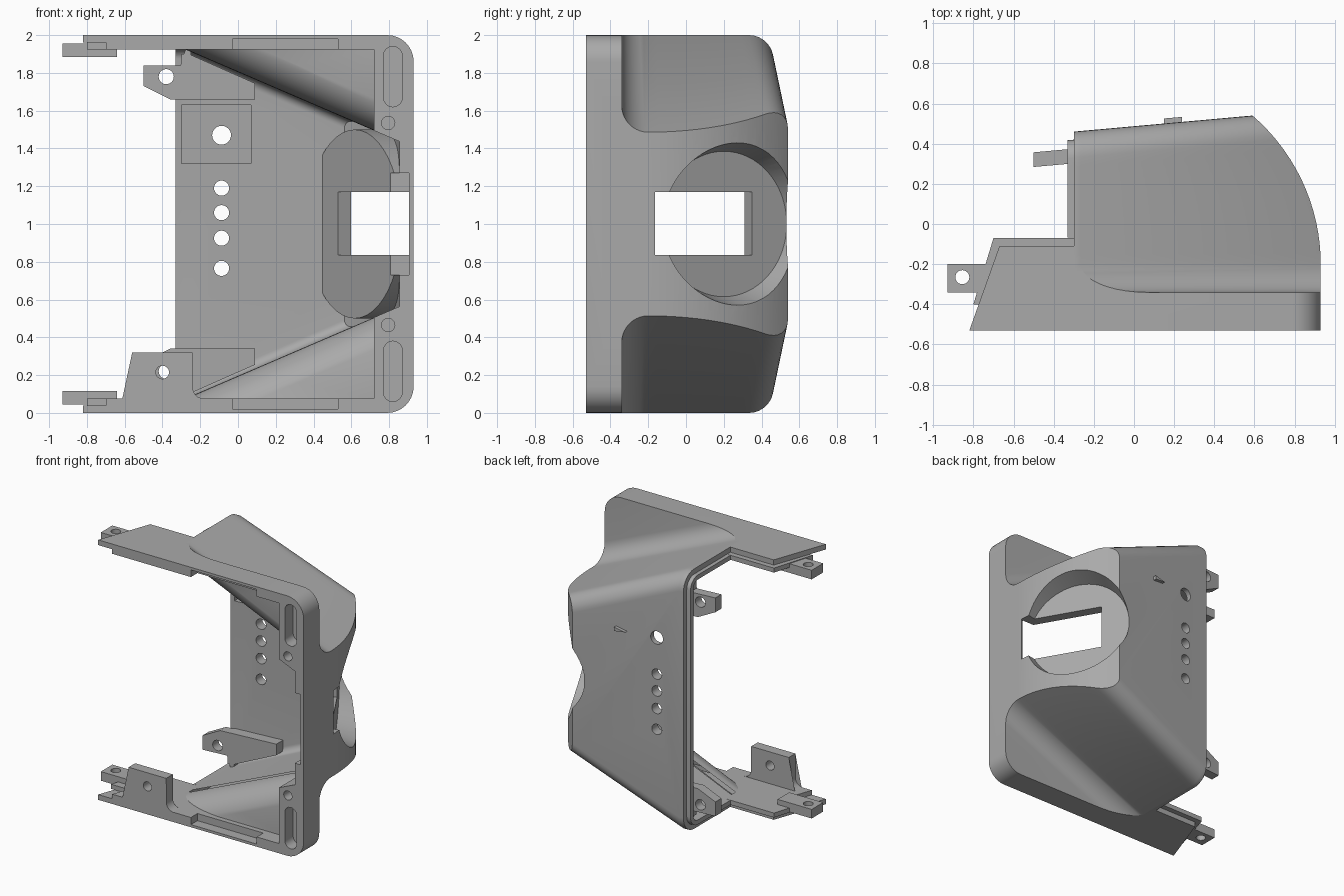
import bpy, bmesh
from math import sin, cos, pi, sqrt, radians
from mathutils import Vector, Matrix

old = bpy.data.objects.get("Cube")
if old:
    bpy.data.objects.remove(old, do_unlink=True)

grey = bpy.data.materials.new("plain grey")
grey.use_nodes = True
grey.diffuse_color = (0.4, 0.4, 0.4, 1)
grey.node_tree.nodes["Principled BSDF"].inputs["Base Color"].default_value = (0.4, 0.4, 0.4, 1)

WALL, TILT = 0.075, 0.09


def make(name, bm):
    bmesh.ops.triangulate(bm, faces=[f for f in bm.faces if len(f.verts) > 4])
    bmesh.ops.recalc_face_normals(bm, faces=bm.faces)
    me = bpy.data.meshes.new(name)
    bm.to_mesh(me)
    bm.free()
    me.materials.append(grey)
    ob = bpy.data.objects.new(name, me)
    bpy.context.collection.objects.link(ob)
    return ob


def skin(name, rings):
    """Join rings of equal point count and cap both ends."""
    bm = bmesh.new()
    vs = [[bm.verts.new(p) for p in r] for r in rings]
    n = len(vs[0])
    for a, b in zip(vs, vs[1:]):
        for i in range(n):
            j = (i + 1) % n
            q = bm.faces.new((a[i], a[j], b[j], b[i]))
    bm.faces.new(vs[0])
    bm.faces.new(vs[-1])
    bmesh.ops.triangulate(bm, faces=bm.faces)
    return make(name, bm)


def prism(name, pts, axis, a, b, tilt=0):
    """Extrude a profile along y (x, z points) or z (x, y points)."""
    if axis == "y":
        rings = [[(x, h + tilt * (x + 0.3), z) for x, z in pts] for h in (a, b)]
    else:
        rings = [[(x, y, h) for x, y in pts] for h in (a, b)]
    return skin(name, rings)


def box(name, x0, x1, y0, y1, z0, z1):
    return prism(name, [(x0, y0), (x1, y0), (x1, y1), (x0, y1)], "z", z0, z1)


def rod(name, center, axis, r0, r1, length, seg=32):
    """Cylinder or cone starting at center and running along axis."""
    bm = bmesh.new()
    bmesh.ops.create_cone(bm, cap_ends=True, segments=seg, radius1=r0, radius2=r1, depth=length)
    axis = Vector(axis).normalized()
    rot = axis.to_track_quat("Z", "Y").to_matrix().to_4x4()
    bm.transform(Matrix.Translation(Vector(center) + axis * length / 2) @ rot)
    return make(name, bm)


def combine(ob, other, op="DIFFERENCE"):
    mod = ob.modifiers.new("join", "BOOLEAN")
    mod.operation, mod.solver, mod.object = op, "EXACT", other
    bpy.context.view_layer.objects.active = ob
    bpy.ops.object.modifier_apply(modifier=mod.name)
    bpy.data.objects.remove(other, do_unlink=True)


def arc(cx, cy, r, a0, a1, n=8):
    return [(cx + r * cos(radians(a0 + (a1 - a0) * i / n)),
             cy + r * sin(radians(a0 + (a1 - a0) * i / n))) for i in range(n + 1)]


def flip(pts):
    return [(x, 2 - z) for x, z in pts]


# Tapered hood: slices along y, narrowing towards +x, with an arc-shaped end
def hood(name, slices, off, xl, xr=None):
    yb = 0.46 - off - (0.13 - off)
    rings = []
    for y, d in slices:
        w = max(0, min(1, (y + 0.2) / (yb + 0.2))) * TILT
        x1 = xr
        if xr is None:
            x1 = 0.6
            for _ in range(12):
                yy = max(0, y + w * (x1 + 0.3) + 0.2)
                x1 = -0.045 + sqrt((0.975 - off) ** 2 - yy * yy)
        top = 2 - off + min(d, 0)
        slant = 2.015 - off * 1.09 + d
        xk = min(-0.3 + (slant - top) / 0.43, x1 - 0.01)
        half = [(xl, top), (xk, top), (x1, min(top, slant - 0.43 * (x1 + 0.3)))]
        pts = half + flip(half)[::-1]
        rings.append([(x, y + w * (x + 0.3), z) for x, z in pts])
    return skin(name, rings)


def front_fillet(r, n=10):
    return [(-0.2 - r * cos(a), r - r * sin(a)) for a in (pi / 2 * i / n for i in range(n + 1))]


def back_round(off, n=8):
    r = 0.13 - off
    y = 0.46 - off - r
    mids = [(-0.2 + (y + 0.2) * i / 12, 0) for i in range(1, 12)]
    return mids + [(y + r * sin(a), r * cos(a) - r) for a in (pi / 2 * i / n for i in range(n + 1))]


shell = hood("housing_shell", [(-0.42, 0.14)] + front_fillet(0.14) + back_round(0), 0, -0.3)

# Front rim with two rounded corners
rim = [(-0.3, 0)] + arc(0.79, 0.14, 0.14, -90, 0) + arc(0.79, 1.86, 0.14, 0, 90) + [(-0.3, 2)]
combine(shell, prism("rim", rim, "y", -0.53, -0.34), "UNION")

# Stepped lip along the open edge
combine(shell, hood("lip", [s for s in back_round(0.04) if s[0] > -0.08], 0.04, -0.33, -0.2), "UNION")

# Pocket axis for the round recess in the curved end
n = Vector((cos(radians(30)), 0.5, 0))
t = Vector((0.5, -cos(radians(30)), 0))
mid = Vector((0.686, 0.2, 1))

# Hollow, leaving a raised seat behind the round recess
cavity = hood("cavity", [(-0.6, 0), (-0.2, 0)] + back_round(WALL), WALL, -1)
combine(cavity, rod("seat", mid - n * 0.08, n, 0.5, 0.5, 0.6, 48))
combine(shell, cavity)
combine(shell, hood("mouth", [(-0.42, 0.215)] + front_fillet(0.215) + [(-0.15, 0)], WALL, -1, 0.72))
combine(shell, box("opening", -1, 0.72, -0.6, -0.41, 0.075, 1.925))

# Round recess, rectangular window and its side slot
combine(shell, rod("recess", mid, n, 0.385, 0.48, 0.3, 64))
ends = [Vector((0.6, 0.35, 0)), Vector((0.905, -0.178, 0))]
quad = [ends[0] - n * 0.2, ends[1] - n * 0.2, ends[1] + n * 0.3, ends[0] + n * 0.3]
combine(shell, prism("window", [(p.x, p.y) for p in quad], "z", 0.835, 1.17))
combine(shell, box("side_slot", 0.79, 0.905, -0.6, -0.172, 0.73, 1.27))

# Back panel holes and shallow square pocket
combine(shell, prism("pocket", [(-0.3, 1.32), (0.07, 1.32), (0.07, 1.63), (-0.3, 1.63)],
                     "y", 0.3, 0.42, TILT))
for z, r in ((1.47, 0.05), (1.19, 0.04), (1.06, 0.04), (0.925, 0.04), (0.765, 0.04)):
    combine(shell, rod("hole", (-0.087, 0.2, z), (0, 1, 0), r, r, 0.5, 24))

# Rim slots, screw holes and edge notches, top and bottom
slot = arc(0.82, 1.89, 0.05, 0, 180) + arc(0.82, 1.67, 0.05, 180, 360)
for up in (True, False):
    m = (lambda z: z) if up else (lambda z: 2 - z)
    combine(shell, prism("slot", slot if up else flip(slot), "y", -0.6, -0.43))
    combine(shell, rod("screw_hole", (0.795, -0.6, m(1.535)), (0, 1, 0), 0.035, 0.035, 0.17, 24))
    z0, z1 = sorted((m(1.9), m(1.98)))
    combine(shell, box("notch", -0.03, 0.53, -0.6, -0.45, z0, z1))

parts = [shell]

# Top and bottom side plates, lips, tabs and inner brackets
plate = [(-0.82, -0.53), (-0.67, -0.11), (-0.3, -0.11), (-0.3, -0.53)]
lip = [(-0.8, -0.4), (-0.70, -0.07), (-0.3, -0.07), (-0.3, -0.4)]
ear = [(-0.5, 1.84), (-0.5, 1.73), (-0.36, 1.66), (-0.25, 1.66), (-0.25, 1.92), (-0.28, 1.92), (-0.3, 1.84)]
foot = [(-0.3, 1.66), (0.09, 1.66), (0.09, 1.745), (-0.26, 1.9), (-0.3, 1.9)]
for side in ("top", "bottom"):
    m = (lambda z: z) if side == "top" else (lambda z: 2 - z)
    f = (lambda p: p) if side == "top" else flip
    parts.append(prism(side + "_side_plate", plate, "z", *sorted((m(1.96), m(2)))))
    inner = [(-0.7, -0.53), (-0.62, -0.3), (-0.3, -0.3), (-0.3, -0.53)]
    parts.append(prism(side + "_plate_lip", lip, "z", *sorted((m(1.925), m(1.96)))))
    parts.append(prism(side + "_plate_inner", inner, "z", *sorted((m(1.925), m(1.96)))))
    tab = box(side + "_side_tab", -0.93, -0.64, -0.34, -0.2, *sorted((m(1.885), m(1.955))))
    combine(tab, rod("hole", (-0.855, -0.265, m(1.92) - 0.2), (0, 0, 1), 0.035, 0.035, 0.4, 24))
    bracket = prism(side + "_inner_bracket", f(ear), "y", 0.302, 0.375, TILT)
    combine(bracket, rod("hole", (-0.38, 0.1, m(1.78)), (0, 1, 0), 0.04, 0.04, 0.5, 24))
    parts += [tab, bracket, prism(side + "_bracket_foot", f(foot), "y", 0.302, 0.4, TILT)]

# Front upright bracket on the bottom plate, with flared base
upright = (arc(-0.62, 0.135, 0.06, -90, 0) + [(-0.56, 0.32), (-0.24, 0.32)]
           + arc(-0.18, 0.135, 0.06, 180, 270) + [(-0.18, 0.04), (-0.62, 0.04)])
bracket = prism("front_bracket", upright, "y", -0.53, -0.45)
combine(bracket, rod("hole", (-0.4, -0.7, 0.215), (0, 1, 0), 0.035, 0.035, 0.5, 24))
parts.append(bracket)

# Small wedge marker on the back panel
parts.append(prism("back_marker", [(0.15, 1.465), (0.24, 1.455), (0.24, 1.485)], "y", 0.43, 0.485, TILT))

for ob in parts:
    bpy.ops.object.select_all(action="DESELECT")
    ob.select_set(True)
    bpy.context.view_layer.objects.active = ob
    bpy.ops.object.shade_smooth_by_angle(angle=radians(25))
